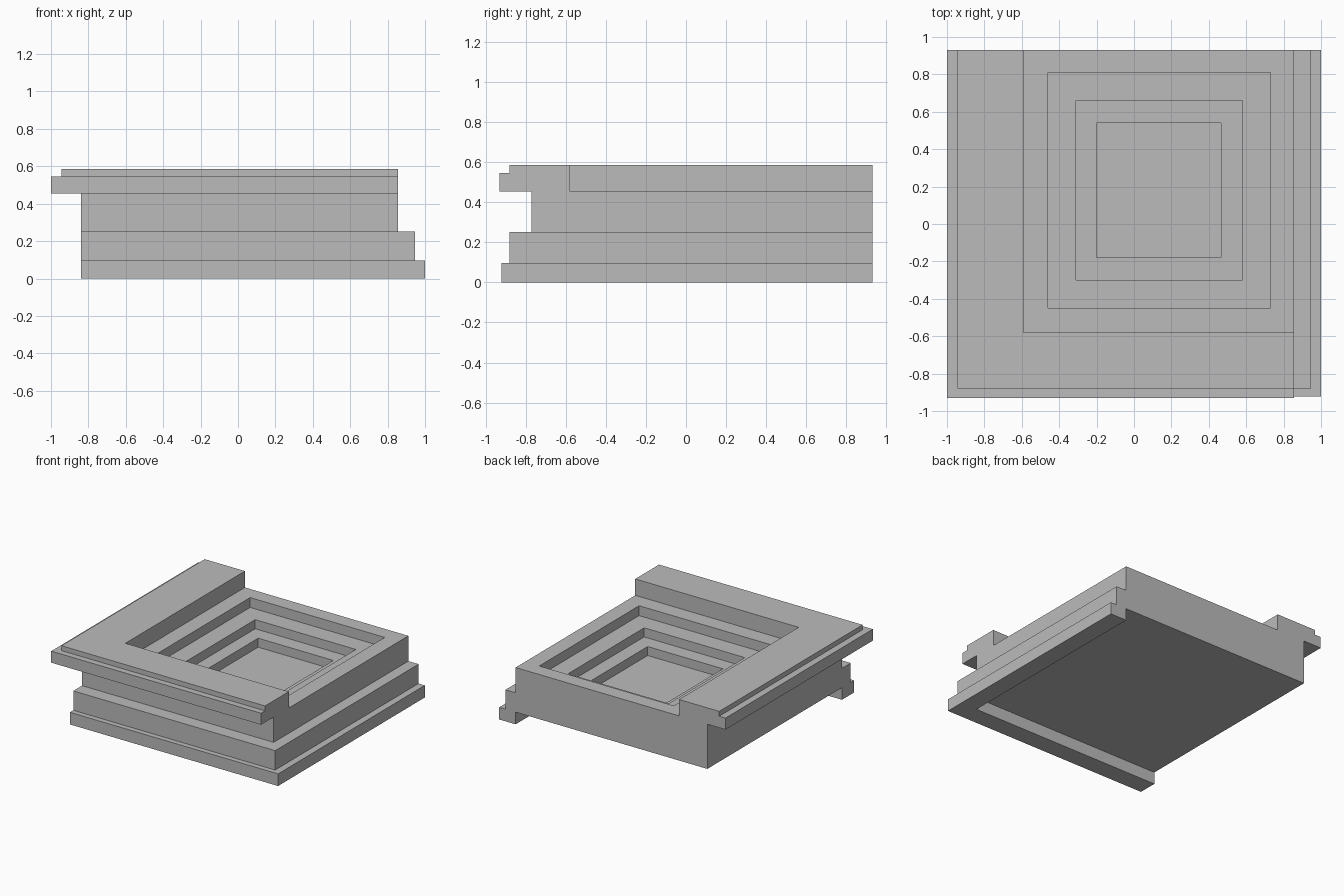
import bpy
import bmesh

# Remove the default cube only
cube = bpy.data.objects.get("Cube")
if cube:
    bpy.data.objects.remove(cube, do_unlink=True)

grey = bpy.data.materials.new("plain_grey")
grey.use_nodes = True
grey.diffuse_color = (0.5, 0.5, 0.5, 1)
bsdf = next(n for n in grey.node_tree.nodes if n.type == 'BSDF_PRINCIPLED')
bsdf.inputs["Base Color"].default_value = grey.diffuse_color

BACK = 0.93                  # shared flush back plane
LEFT, RIGHT, FRONT = -0.84, 0.855, -0.77   # body walls
BODY_LOW, BODY_TOP = 0.097, 0.454


def loft(name, sections, closed=True):
    """Skin a list of equal-length closed sections and cap both ends."""
    bm = bmesh.new()
    rings = [[bm.verts.new(p) for p in s] for s in sections]
    for a, b in zip(rings, rings[1:]):
        for i in range(len(a)):
            j = (i + 1) % len(a)
            bm.faces.new((a[i], a[j], b[j], b[i]))
    bm.faces.new(rings[0])
    bm.faces.new(rings[-1])
    bmesh.ops.recalc_face_normals(bm, faces=bm.faces)
    mesh = bpy.data.meshes.new(name)
    bm.to_mesh(mesh)
    bm.free()
    mesh.materials.append(grey)
    obj = bpy.data.objects.new(name, mesh)
    bpy.context.collection.objects.link(obj)
    return obj


def rectangle(x0, x1, y0, y1, z):
    return [(x0, y0, z), (x1, y0, z), (x1, y1, z), (x0, y1, z)]


def corner_moulding(name, profile, end_x):
    """Sweep a profile from the back, round a mitred front corner, to end_x."""
    loft(name, [
        [(x, BACK, z) for x, y, z in profile],
        profile,
        [(end_x, y, z) for x, y, z in profile],
    ])


# Body block with a stepped square recess
outer = (LEFT, RIGHT, FRONT, BACK)
openings = [
    (-0.46, 0.73, -0.45, 0.81),
    (-0.31, 0.58, -0.30, 0.66),
    (-0.20, 0.465, -0.18, 0.54),
]
sections = [rectangle(*outer, BODY_LOW), rectangle(*outer, BODY_TOP)]
levels = [BODY_TOP, 0.375, 0.302, 0.23]
for opening, upper, lower in zip(openings, levels, levels[1:]):
    sections += [rectangle(*opening, upper), rectangle(*opening, lower)]
loft("recessed_body", sections)

# Stepped overhanging cornice along the left and front
corner_moulding("upper_cornice", [
    (-0.59, -0.58, BODY_TOP),
    (-1.0, -0.93, BODY_TOP),
    (-1.0, -0.93, 0.546),
    (-0.945, -0.88, 0.546),
    (-0.945, -0.88, 0.585),
    (-0.59, -0.58, 0.585),
], RIGHT)

# Stepped skirting along the right and front, hanging below the body
corner_moulding("lower_skirting", [
    (RIGHT, FRONT, 0),
    (1.0, -0.922, 0),
    (1.0, -0.922, BODY_LOW),
    (0.945, -0.88, BODY_LOW),
    (0.945, -0.88, 0.252),
    (RIGHT, FRONT, 0.252),
], LEFT)
